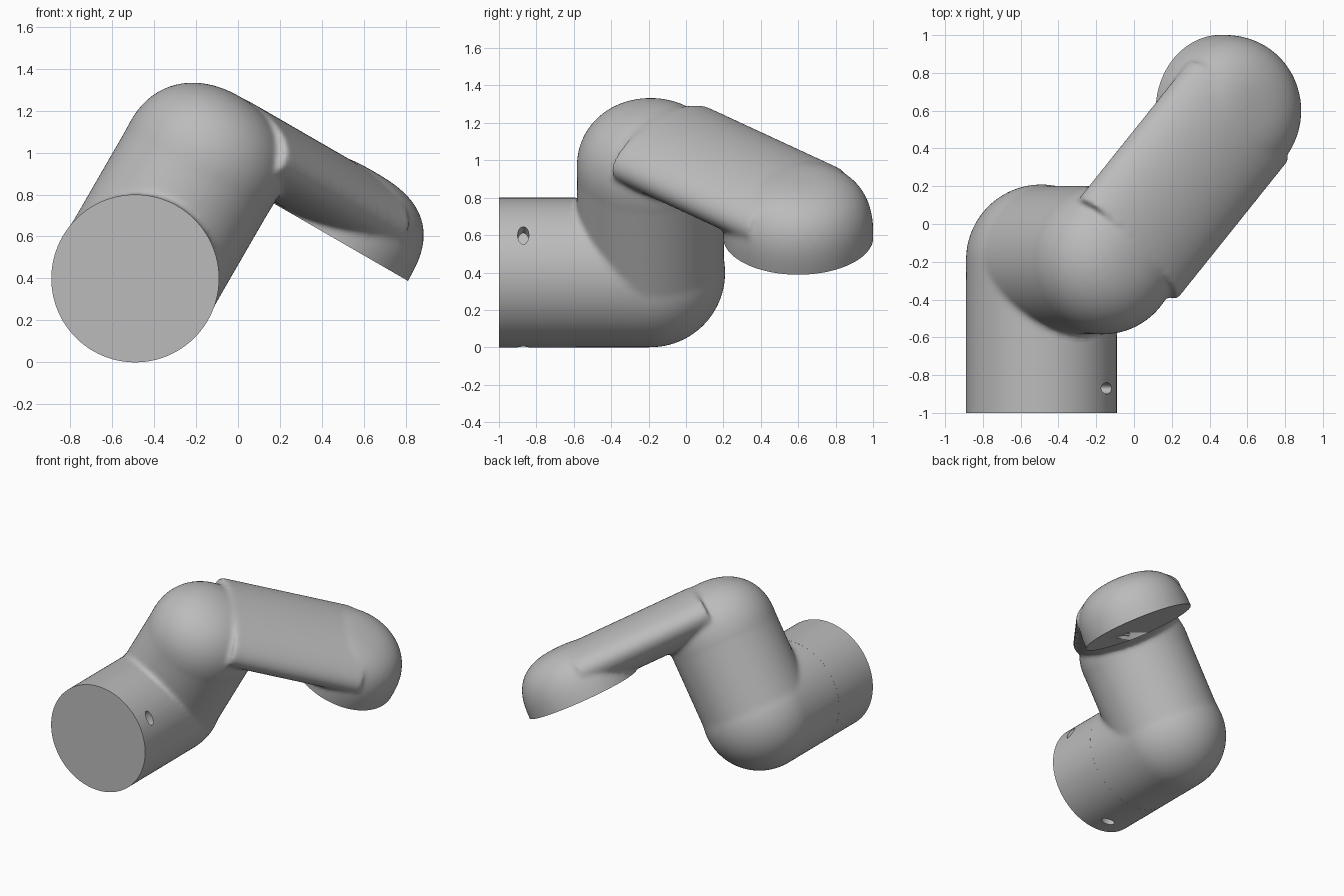
import bpy, bmesh, math
from mathutils import Matrix, Vector

cube = bpy.data.objects.get("Cube")
if cube:
    bpy.data.objects.remove(cube, do_unlink=True)

grey = bpy.data.materials.new("plain_grey")
grey.use_nodes = True
grey.diffuse_color = (0.5, 0.5, 0.5, 1)
grey.node_tree.nodes["Principled BSDF"].inputs["Base Color"].default_value = (0.5, 0.5, 0.5, 1)

# The lower elbow; the upper limb leans 30 degrees from it
ELBOW = Vector((-0.49, -0.19, 0.4))
LEAN = Matrix.Translation(ELBOW) @ Matrix.Rotation(math.radians(30), 4, 'Y')
ARM_END = Vector((0.73, 0.79, 0.64))


def make_object(name, bm):
    mesh = bpy.data.meshes.new(name)
    bm.to_mesh(mesh)
    bm.free()
    mesh.materials.append(grey)
    obj = bpy.data.objects.new(name, mesh)
    bpy.context.collection.objects.link(obj)
    return obj


def rod(bm, start, end, radius, frame=Matrix(), flat=1.0, sides=96):
    """Cylinder between two points; flat squashes its section in height."""
    start, end = Vector(start), Vector(end)
    axis = end - start
    turn = axis.to_track_quat('Z', 'Y').to_matrix().to_4x4()
    matrix = frame @ Matrix.Translation((start + end) / 2) @ turn @ Matrix.Diagonal((1, flat, 1, 1))
    bmesh.ops.create_cone(bm, cap_ends=True, segments=sides, radius1=radius,
                          radius2=radius, depth=axis.length, matrix=matrix)


def knob(bm, centre, size, power, frame=Matrix()):
    """Ball whose profile squares off as power grows."""
    verts = bmesh.ops.create_uvsphere(bm, u_segments=96, v_segments=64, radius=1)["verts"]
    for v in verts:
        rho = math.hypot(v.co.x, v.co.y)
        v.co /= (rho ** power + abs(v.co.z) ** power) ** (1 / power)
    bmesh.ops.transform(bm, verts=verts, matrix=frame @ Matrix.Translation(centre)
                        @ Matrix.Diagonal((*size, 1)))


def apply_modifier(obj, kind, **settings):
    mod = obj.modifiers.new(kind.title(), kind)
    for key, value in settings.items():
        setattr(mod, key, value)
    bpy.context.view_layer.update()
    graph = bpy.context.evaluated_depsgraph_get()
    mesh = bpy.data.meshes.new_from_object(obj.evaluated_get(graph))
    obj.modifiers.clear()
    obj.data = mesh
    mesh.materials.clear()
    mesh.materials.append(grey)


def cut(obj, bm):
    cutter = make_object("cutter", bm)
    cutter.hide_render = True
    apply_modifier(obj, 'BOOLEAN', operation='DIFFERENCE', solver='EXACT', object=cutter)
    bpy.data.objects.remove(cutter, do_unlink=True)


def smooth(obj, degrees):
    bpy.ops.object.select_all(action='DESELECT')
    obj.select_set(True)
    bpy.context.view_layer.objects.active = obj
    bpy.ops.object.shade_smooth_by_angle(angle=math.radians(degrees))


# Bent body: elbow, leaning limb, flattened arm and domed end
bm = bmesh.new()
rod(bm, (ELBOW.x, -0.66, ELBOW.z), ELBOW, 0.4)
knob(bm, (0, 0, 0), (0.4, 0.4, 0.4), 2, LEAN)
rod(bm, (0, 0, 0), (0, 0, 0.66), 0.393, LEAN)
knob(bm, (0, 0, 0.64), (0.395, 0.395, 0.36), 2.2, LEAN)
rod(bm, (0.05, 0.055, 0.825), (0.73, 0.79, 0.825), 0.395, LEAN, 0.45)
knob(bm, ARM_END, (0.402, 0.402, 0.37), 2.7, LEAN)
rod(bm, ARM_END - Vector((0, 0, 0.12)), ARM_END, 0.402, LEAN)
body = make_object("bent_arm", bm)
apply_modifier(body, 'REMESH', mode='VOXEL', voxel_size=0.014)
apply_modifier(body, 'SMOOTH', factor=0.5, iterations=14)

# Flat seat under the domed end
bm = bmesh.new()
rod(bm, ARM_END - Vector((0, 0, 0.6)), ARM_END, 0.5, LEAN)
cut(body, bm)
smooth(body, 40)

# Round base sleeve with oval screw holes
bm = bmesh.new()
rod(bm, (ELBOW.x, -1, ELBOW.z), (ELBOW.x, -0.59, ELBOW.z), 0.4)
base = make_object("base_sleeve", bm)
for angle in (30, -90):
    bm = bmesh.new()
    a = math.radians(angle)
    out = Vector((math.cos(a), 0, math.sin(a)))
    middle = Vector((ELBOW.x, -0.87, ELBOW.z))
    rod(bm, middle + out * 0.33, middle + out * 0.45, 0.03, sides=32)
    across = Vector((-out.z, 0, out.x))
    for v in bm.verts:
        v.co += across * (v.co - middle).dot(across) * 0.8
    cut(base, bm)
smooth(base, 30)
